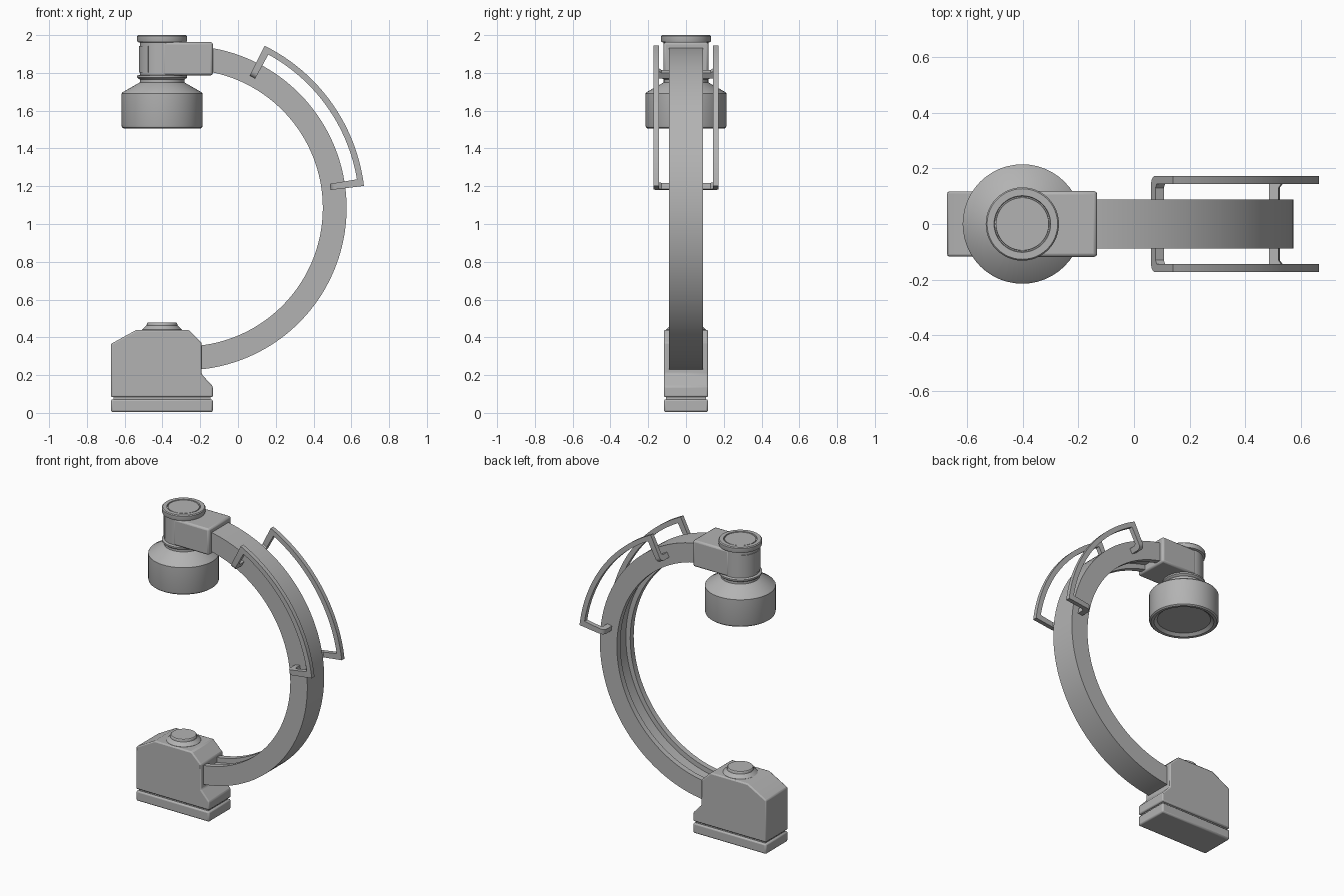
import bpy, bmesh, math
from mathutils import Vector

if "Cube" in bpy.data.objects:
    bpy.data.objects.remove(bpy.data.objects["Cube"], do_unlink=True)

grey = bpy.data.materials.new("medical grey")
grey.use_nodes = True
COLOUR = (0.45, 0.45, 0.45, 1)
grey.diffuse_color = COLOUR
grey.node_tree.nodes["Principled BSDF"].inputs["Base Color"].default_value = COLOUR

CX, CZ = -0.284, 1.085      # centre of the big arc
HX = -0.402                 # axis of the head and the base knob


def finish(name, bm, bevel=0.0):
    bmesh.ops.recalc_face_normals(bm, faces=bm.faces)
    mesh = bpy.data.meshes.new(name)
    bm.to_mesh(mesh)
    bm.free()
    obj = bpy.data.objects.new(name, mesh)
    bpy.context.collection.objects.link(obj)
    mesh.materials.append(grey)
    if bevel:
        mod = obj.modifiers.new("edge_bevel", 'BEVEL')
        mod.width, mod.segments, mod.limit_method = bevel, 2, 'ANGLE'
    bpy.ops.object.select_all(action='DESELECT')
    obj.select_set(True)
    bpy.context.view_layer.objects.active = obj
    bpy.ops.object.shade_smooth_by_angle(angle=math.radians(30))
    return obj


def loft(name, rings, bevel=0.0, caps=True):
    """Skin equal closed rings of points in order."""
    bm = bmesh.new()
    loops = [[bm.verts.new(p) for p in ring] for ring in rings]
    for a, b in zip(loops, loops[1:]):
        for i in range(len(a)):
            j = (i + 1) % len(a)
            bm.faces.new((a[i], a[j], b[j], b[i]))
    if caps:
        bm.faces.new(loops[0])
        bm.faces.new(loops[-1])
    return finish(name, bm, bevel)


def arc_sweep(name, profile, start, end, steps, bevel=0.0):
    """Sweep an (radius, y) outline round the big arc."""
    rings = []
    for k in range(steps + 1):
        a = math.radians(start + (end - start) * k / steps)
        rings.append([(CX + r * math.cos(a), y, CZ + r * math.sin(a)) for r, y in profile])
    return loft(name, rings, bevel)


def turned(name, profile, sides=48):
    """Turn a (radius, z) outline about the head axis."""
    rings = []
    for r, z in profile:
        rings.append([(HX + r * math.cos(t), r * math.sin(t), z)
                      for t in (math.tau * i / sides for i in range(sides))])
    return loft(name, rings)


def extruded(name, outline, half, bevel):
    """Extrude an (x, z) outline across y."""
    return loft(name, [[(x, y, z) for x, z in outline] for y in (-half, half)], bevel)


def box(name, x0, x1, z0, z1, half, bevel):
    return extruded(name, [(x0, z0), (x1, z0), (x1, z1), (x0, z1)], half, bevel)


# Curved arm with a channel along its inner face
W, G = 0.089, 0.052
arc_sweep("curved_arm",
          [(0.859, -W), (0.859, W), (0.733, W), (0.733, G),
           (0.765, G), (0.765, -G), (0.733, -G), (0.733, -W)],
          -85.5, 81.5, 72)

# Grab rails on both sides
for side, label in ((1, "left"), (-1, "right")):
    y0, y1 = 0.144 * side, 0.173 * side
    arc_sweep(label + "_rail", [(0.926, y0), (0.958, y0), (0.958, y1), (0.926, y1)],
              7, 63.7, 32)
    # Bent brackets joining the rail to the arm
    hook = [(0.957, y0), (0.957, y1), (0.81, y1)]
    for k in range(1, 6):
        t = math.radians(90 * k / 5)
        hook.append((0.81 - 0.03 * math.sin(t), y1 - side * 0.03 * (1 - math.cos(t))))
    hook += [(0.78, 0.08 * side), (0.815, 0.08 * side), (0.815, 0.13 * side), (0.825, y0)]
    for start, place in ((7, "lower"), (61.3, "upper")):
        arc_sweep(f"{label}_{place}_rail_bracket", hook, start, start + 2.4, 2)

# Lower housing
box("base_slab", -0.673, -0.133, 0.004, 0.072, 0.117, 0.01)
box("base_seam", -0.66, -0.146, 0.06, 0.1, 0.105, 0)
extruded("base_housing",
         [(-0.673, 0.083), (-0.133, 0.083), (-0.133, 0.14), (-0.193, 0.205),
          (-0.193, 0.372), (-0.262, 0.44), (-0.537, 0.44), (-0.673, 0.365)], 0.117, 0.008)
turned("base_knob", [(0.105, 0.435), (0.105, 0.441), (0.082, 0.463), (0.08, 0.474), (0.076, 0.478)])

# Upper head: collar, neck, flange and drum in one turned body
turned("head_body",
       [(0.165, 1.522), (0.185, 1.506), (0.203, 1.505), (0.212, 1.512), (0.215, 1.522),
        (0.215, 1.69), (0.21, 1.697), (0.128, 1.744), (0.118, 1.75), (0.118, 1.765),
        (0.127, 1.77), (0.132, 1.775), (0.132, 1.785), (0.118, 1.79),
        (0.118, 1.96), (0.13, 1.964), (0.132, 1.97), (0.132, 1.994), (0.127, 2.0),
        (0.102, 2.0), (0.1, 1.992), (0.096, 1.992), (0.095, 1.998)])
box("arm_clamp", -0.4, -0.133, 1.787, 1.963, 0.119, 0.012)

# Thin curved cover plate on the outer side of the neck
rings = []
for k in range(17):
    a = math.radians(128 + 104 * k / 16)
    rings.append([(HX + r * math.cos(a), r * math.sin(a), z)
                  for r, z in ((0.11, 1.803), (0.122, 1.803), (0.122, 1.943), (0.11, 1.943))])
loft("neck_cover", rings)
